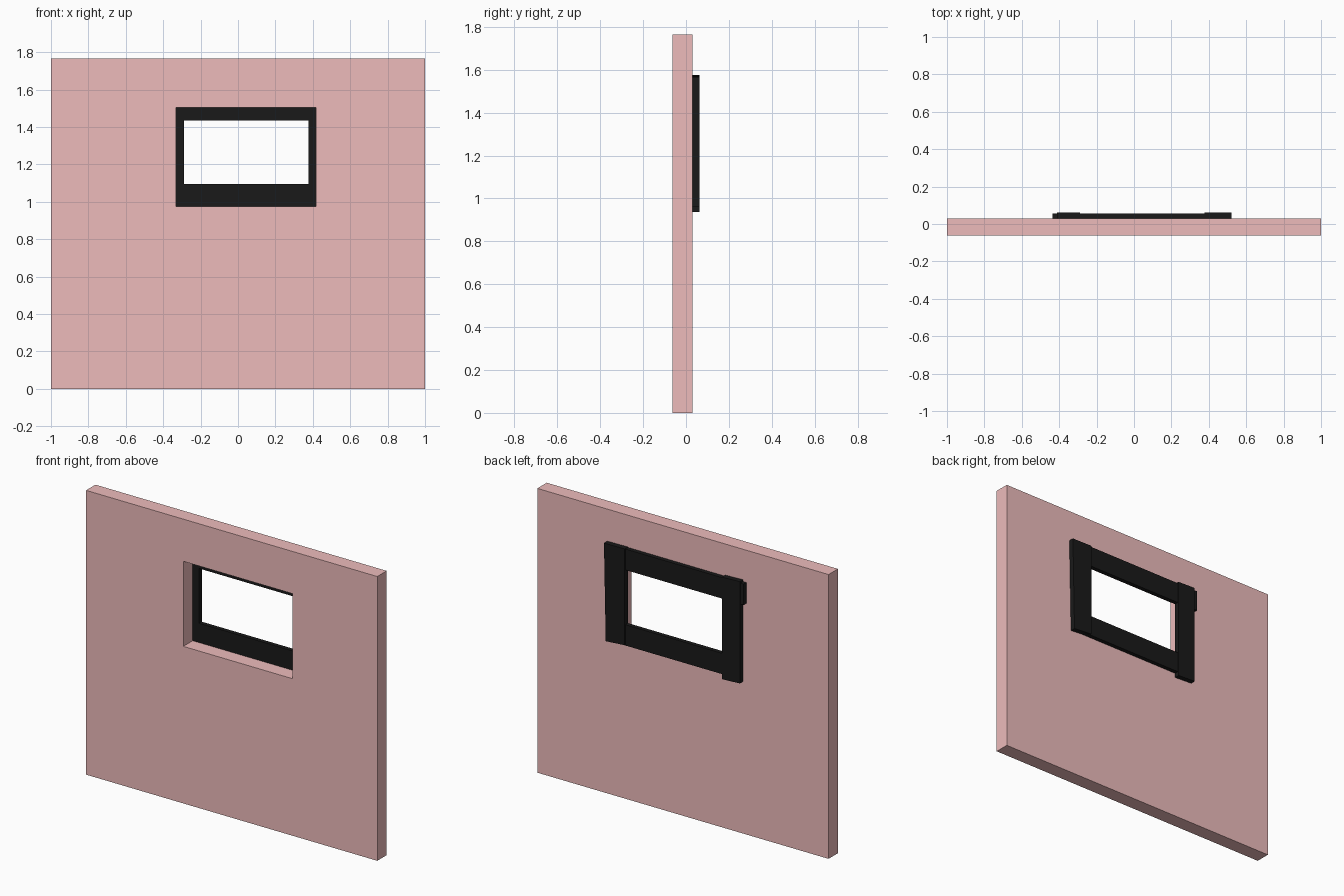
import bpy, bmesh

if "Cube" in bpy.data.objects:
    bpy.data.objects.remove(bpy.data.objects["Cube"])


def material(name, color):
    m = bpy.data.materials.new(name)
    m.diffuse_color = color
    m.use_nodes = True
    m.node_tree.nodes["Principled BSDF"].inputs["Base Color"].default_value = m.diffuse_color
    return m


def slab(name, points, quads, y0, y1, mat):
    """Extrude a flat x/z outline from y0 to y1."""
    bm = bmesh.new()
    verts = [bm.verts.new((x, y0, z)) for x, z in points]
    faces = [bm.faces.new([verts[i] for i in q]) for q in quads]
    ext = bmesh.ops.extrude_face_region(bm, geom=faces, use_keep_orig=True)
    moved = [g for g in ext["geom"] if isinstance(g, bmesh.types.BMVert)]
    bmesh.ops.translate(bm, verts=moved, vec=(0, y1 - y0, 0))
    bmesh.ops.recalc_face_normals(bm, faces=bm.faces)
    mesh = bpy.data.meshes.new(name)
    bm.to_mesh(mesh)
    bm.free()
    mesh.materials.append(mat)
    obj = bpy.data.objects.new(name, mesh)
    bpy.context.collection.objects.link(obj)
    return obj


def rect(x0, x1, z0, z1):
    return [(x0, z0), (x1, z0), (x1, z1), (x0, z1)]


pink = material("wall_pink", (0.85, 0.5, 0.5, 1))
black = material("frame_black", (0.01, 0.01, 0.01, 1))

FRONT, BACK = -0.062, 0.03

# Wall: rectangular ring around the window opening
ring = [(i, (i + 1) % 4, 4 + (i + 1) % 4, 4 + i) for i in range(4)]
slab("wall", rect(-1, 1, 0, 1.765) + rect(-0.332, 0.418, 0.975, 1.503),
     ring, FRONT, BACK, pink)

# Window boards nailed to the back, slightly uneven
boards = {
    "top_rail": (rect(-0.435, 0.50, 1.435, 1.565), 0.056),
    "bottom_rail": (rect(-0.40, 0.50, 0.966, 1.095), 0.056),
    "left_stile": ([(-0.413, 0.944), (-0.29, 0.938),
                    (-0.29, 1.572), (-0.413, 1.576)], 0.062),
    "right_stile": ([(0.378, 0.97), (0.508, 0.96),
                     (0.52, 1.566), (0.378, 1.568)], 0.062),
}
for name, (outline, y1) in boards.items():
    slab(name, outline, [(0, 1, 2, 3)], BACK, y1, black)
